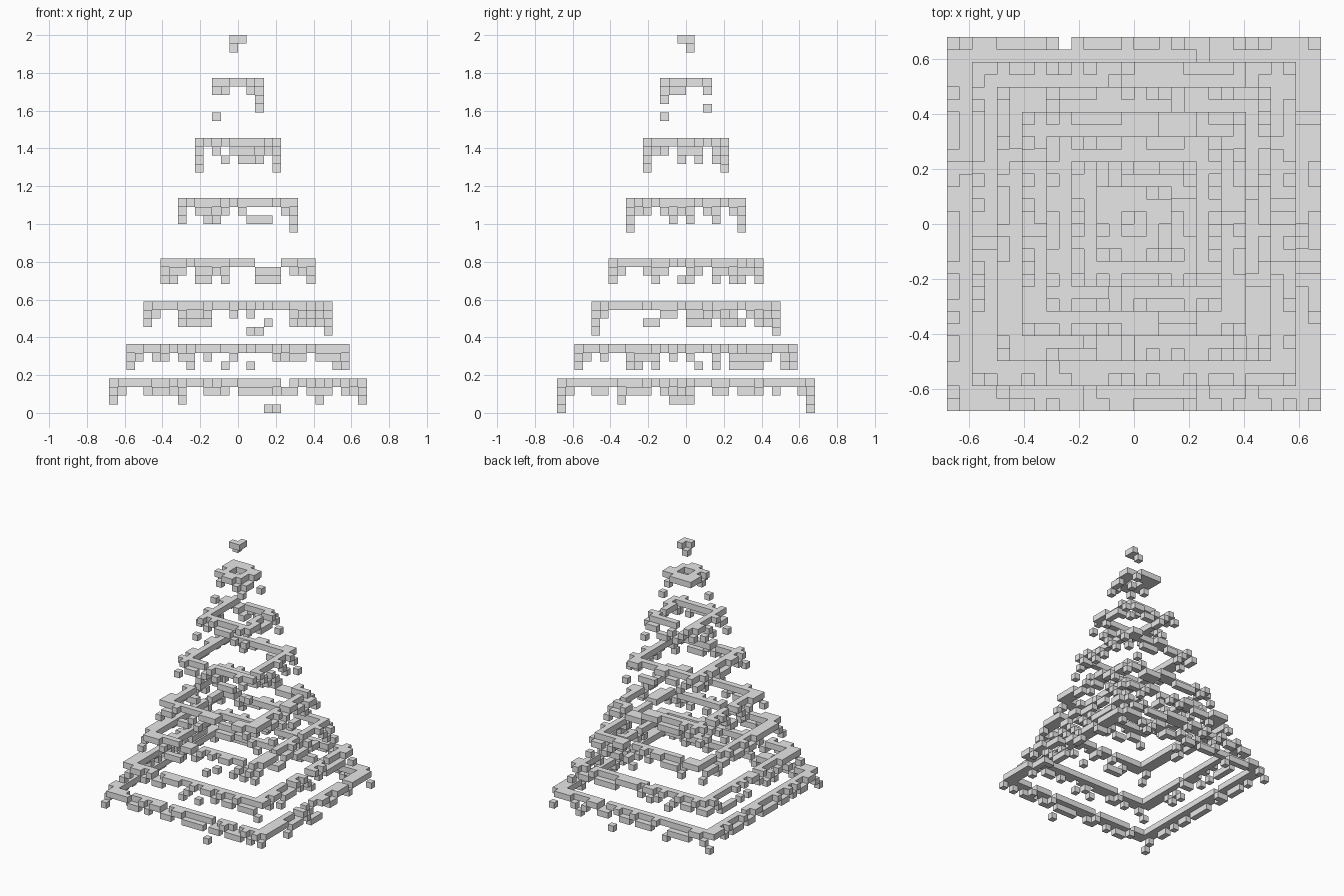
import bpy
import bmesh
import random
from mathutils import Vector

random.seed(7)
cube = bpy.data.objects.get("Cube")
if cube:
    bpy.data.objects.remove(cube)

UNIT = 1 / 22  # edge of one block

# One plain material
grey = bpy.data.materials.new("light_grey")
grey.use_nodes = True
grey.diffuse_color = (0.8, 0.8, 0.8, 1)
grey.node_tree.nodes["Principled BSDF"].inputs["Base Color"].default_value = (0.8, 0.8, 0.8, 1)

# How far blocks sag below the tier top; capitals mean the whole column sags
SAG = {".": [], "a": [1], "b": [1, 2], "c": [2], "d": [3], "e": [1, 3]}

# name, half width, top layer, sag along x, sag along y,
# sag of corners (front -x, front +x, back -x, back +x)
TIERS = [
    ("tier_one", 15, 4, "..aaaab..aaa.aaaeeAa.aba.a", "..aa.baaa.abbb..aa.aaa.a..", (2, 1, 2, 2)),
    ("tier_two", 13, 8, ".aa.ab.a.ca.c..aaaa.aa", ".a..bbab.a.ac.b.bbbba.", (2, 2, 1, 2)),
    ("tier_three", 11, 13, "..bbbb..a.edc..bbb", "....ccaa.bbbabbcab", (2, 2, 2, 3)),
    ("tier_four", 9, 18, "a.bbab...BBB.a", "..aba.cba.babb", (2, 2, 2, 2)),
    ("tier_five", 7, 25, "abba.accc.", "a.abab.ab.", (2, 3, 1, 3)),
    ("tier_six", 5, 32, "acabbb", "a.bab.", (3, 2, 1, 3)),
    ("tier_seven", 3, 39, "..", "a.", (4, 2, 0, 3)),
    ("tip", 1, 44, "", "", (0, 0, 1, 0)),
]


def column_sags(code):
    """Sag of [outer, outer, inner, inner] blocks on two opposite sides."""
    sags = SAG[code.lower()]
    if not sags:
        return [0, 0, 0, 0]
    outer = (sags + [random.choice(sags + [0])])[:2]
    random.shuffle(outer)
    if code.isupper():
        outer = [s or sags[0] for s in outer]
        return outer + [sags[0], sags[0]]
    inner = [0, random.choice([0, 0, 0, min(sags)])]
    random.shuffle(inner)
    return outer + inner


def tier_cells(half, top, along_x, along_y, corners):
    """Set of block positions for one square ring, two blocks wide."""
    cells = set()
    rows = (-half, half - 1, 1 - half, half - 2)
    for axis, codes in enumerate((along_x, along_y)):
        for i, code in enumerate(codes):
            u = i - half + 2
            for v, sag in zip(rows, column_sags(code)):
                x, y = (u, v) if axis == 0 else (v, u)
                cells.add((x, y, top - 1 - sag))
    # Corners: the outermost block sags most
    for n, sag in enumerate(corners):
        sx, sy = n % 2, n // 2
        for a in range(min(2, half)):
            for b in range(min(2, half)):
                x = half - 1 - a if sx else a - half
                y = half - 1 - b if sy else b - half
                drop = sag if a + b == 0 else (random.choice([0, min(sag, 1)]) if a + b == 1 else 0)
                cells.add((x, y, top - 1 - drop))
    return cells


def build_blocks(name, cells):
    """Mesh the outside faces of a set of unit blocks."""
    bm = bmesh.new()
    for cell in sorted(cells):
        centre = Vector(cell) + Vector((0.5, 0.5, 0.5))
        for axis in range(3):
            for sign in (-1, 1):
                normal = Vector((0, 0, 0))
                normal[axis] = sign
                beside = tuple(int(c + d) for c, d in zip(cell, normal))
                if beside in cells:
                    continue
                u = Vector((0, 0, 0))
                u[(axis + 1) % 3] = 0.5
                v = normal.cross(u)
                mid = centre + normal / 2
                corners = (mid - u - v, mid + u - v, mid + u + v, mid - u + v)
                bm.faces.new([bm.verts.new(p * UNIT) for p in corners])
    bmesh.ops.remove_doubles(bm, verts=bm.verts, dist=UNIT / 100)
    mesh = bpy.data.meshes.new(name)
    bm.to_mesh(mesh)
    bm.free()
    mesh.materials.append(grey)
    bpy.context.collection.objects.link(bpy.data.objects.new(name, mesh))


for name, half, top, along_x, along_y, corners in TIERS:
    cells = tier_cells(half, top, along_x, along_y, corners)
    if name == "tier_one":
        # Small notch in the back rim
        cells = {c for c in cells if c[:2] != (-6, half - 1)}
    build_blocks(name, cells)
